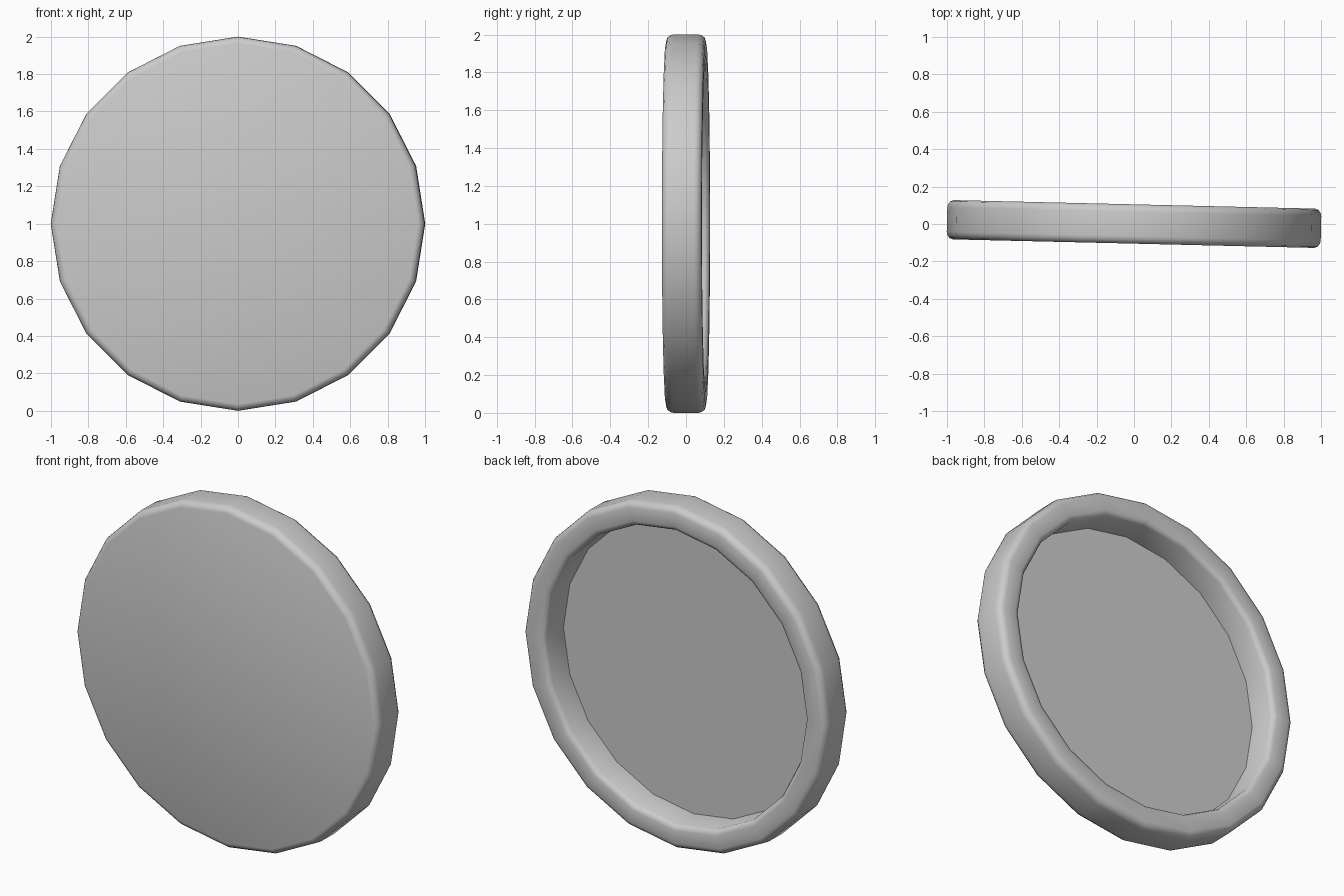
import bpy, bmesh, math
from mathutils import Matrix

if "Cube" in bpy.data.objects:
    bpy.data.objects.remove(bpy.data.objects["Cube"])

SIDES = 20
# cross-section (radius, depth): front edge, outer wall, back rim, recess wall
profile = [(0.965, -0.105), (0.985, -0.098), (0.997, -0.08), (1.0, -0.065),
           (1.0, 0.065), (0.997, 0.08), (0.985, 0.098), (0.965, 0.105),
           (0.89, 0.105), (0.87, 0.098), (0.86, 0.08), (0.855, -0.065)]

bm = bmesh.new()
rings = []
for r, y in profile:
    rings.append([bm.verts.new((r * math.cos(2 * math.pi * i / SIDES), y,
                                r * math.sin(2 * math.pi * i / SIDES)))
                  for i in range(SIDES)])
for a, b in zip(rings, rings[1:]):
    for i in range(SIDES):
        j = (i + 1) % SIDES
        bm.faces.new((a[i], a[j], b[j], b[i]))
# front face and recess floor
bm.faces.new(rings[0])
bm.faces.new(rings[-1])
bmesh.ops.recalc_face_normals(bm, faces=bm.faces)
# slight turn about the vertical, then lift onto the ground
bm.transform(Matrix.Translation((0, 0, 1)) @ Matrix.Rotation(math.radians(-1.35), 4, 'Z'))

mesh = bpy.data.meshes.new("round_lid")
bm.to_mesh(mesh)
bm.free()
lid = bpy.data.objects.new("round_lid", mesh)
bpy.context.collection.objects.link(lid)
bpy.context.view_layer.objects.active = lid
lid.select_set(True)
bpy.ops.object.shade_smooth_by_angle(angle=math.radians(50))
